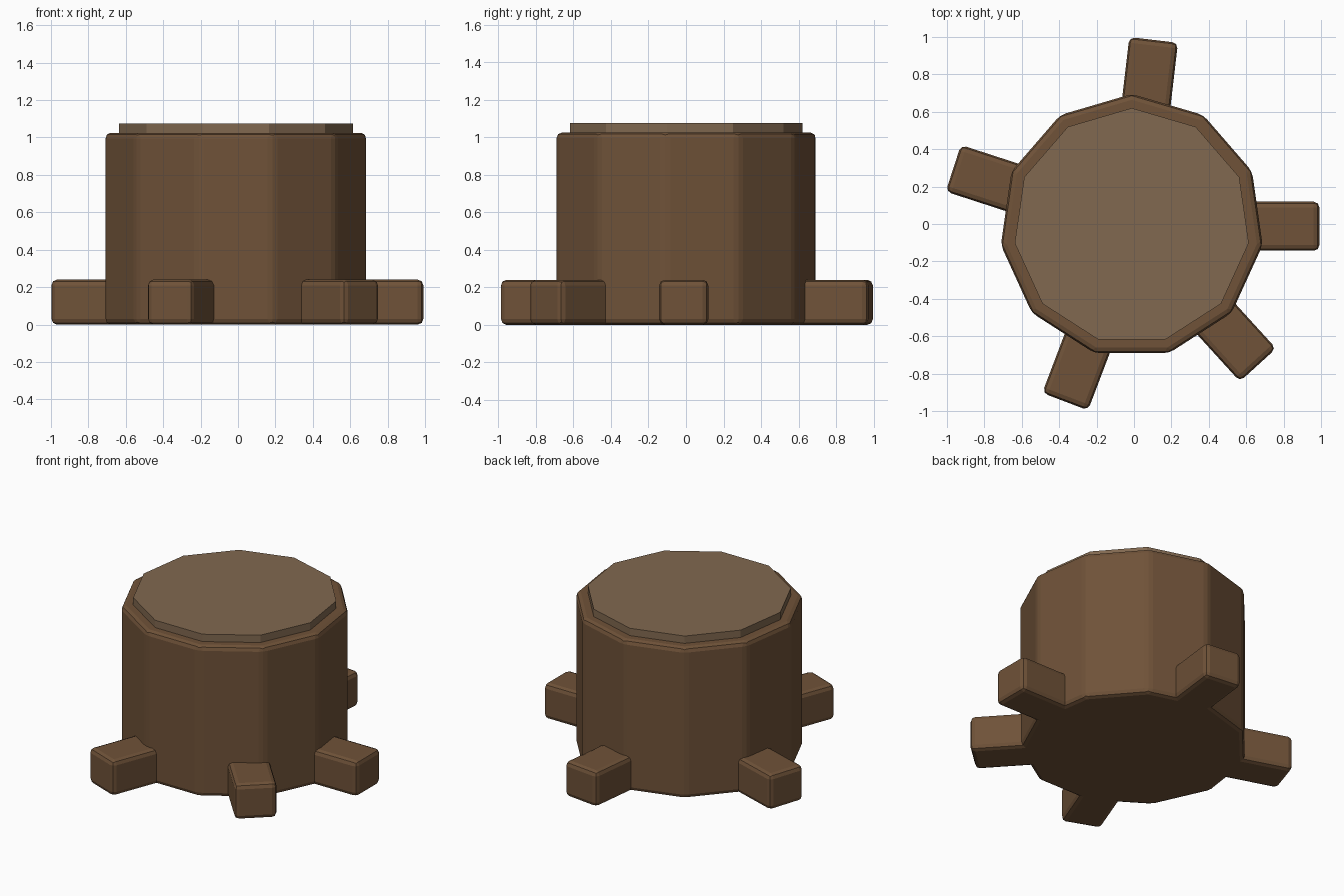
import bpy
from math import radians, cos, sin, pi

if "Cube" in bpy.data.objects:
    bpy.data.objects.remove(bpy.data.objects["Cube"])

CX, CY = -0.012, -0.012
SIDES = 11


def material(name, color):
    m = bpy.data.materials.new(name)
    m.diffuse_color = (*color, 1)
    m.use_nodes = True
    m.node_tree.nodes["Principled BSDF"].inputs["Base Color"].default_value = m.diffuse_color
    return m


bark = material("bark", (0.16, 0.085, 0.04))
wood = material("cut_wood", (0.22, 0.14, 0.08))


def finish(obj, name, mat, bevel=0):
    obj.name = name
    obj.data.materials.append(mat)
    if bevel:
        mod = obj.modifiers.new("bevel", 'BEVEL')
        mod.width = bevel
        mod.segments = 2
        mod.limit_method = 'ANGLE'
        mod.angle_limit = radians(30)
    return obj


def prism(name, radius, z0, z1, mat, bevel=0):
    # Blender's cylinder starts with a vertex on +y
    bpy.ops.mesh.primitive_cylinder_add(vertices=SIDES, radius=radius, depth=z1 - z0,
                                        location=(CX, CY, (z0 + z1) / 2))
    return finish(bpy.context.object, name, mat, bevel)


def root(name, degrees, inner=0.45, outer=1.003, width=0.262, height=0.24):
    a = radians(degrees)
    mid = (inner + outer) / 2
    bpy.ops.mesh.primitive_cube_add(size=1, location=(CX + mid * cos(a), CY + mid * sin(a), height / 2),
                                    rotation=(0, 0, a))
    obj = bpy.context.object
    obj.scale = (outer - inner, width, height)
    bpy.ops.object.transform_apply(location=False, rotation=False, scale=True)
    return finish(obj, name, bark, 0.03)


# Trunk and the paler cut surface on top
prism("trunk", 0.707, 0.0, 1.025, bark, 0.03)
prism("cut_top", 0.632, 0.985, 1.075, wood)

# Stubby roots around the base
for i, angle in enumerate((0, 83.3, 162, 249.2, 312.3)):
    root(f"root_{i + 1}", angle)
